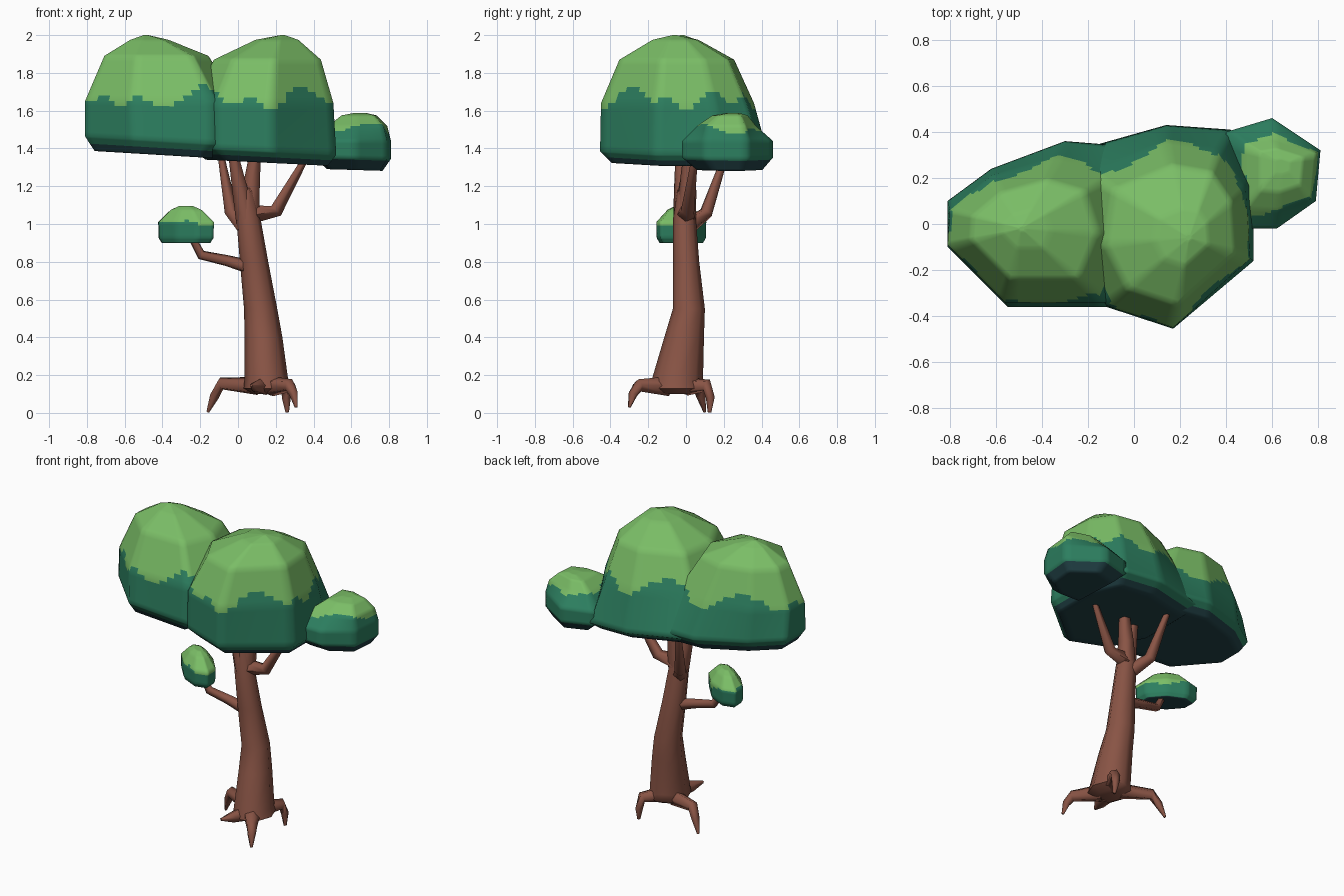
import bpy, bmesh, math
from mathutils import Vector

if "Cube" in bpy.data.objects:
    bpy.data.objects.remove(bpy.data.objects["Cube"])


def material(name, rgb):
    m = bpy.data.materials.new(name)
    m.diffuse_color = [(c / 255 / 12.92 if c < 11 else ((c / 255 + 0.055) / 1.055) ** 2.4) for c in rgb] + [1]
    m.use_nodes = True
    m.node_tree.nodes["Principled BSDF"].inputs["Base Color"].default_value = m.diffuse_color
    return m


BARK = material("brown bark", (137, 84, 69))
LIGHT = material("light leaf green", (122, 189, 102))
MID = material("deep leaf green", (44, 126, 95))
DARK = material("shadow teal", (33, 65, 70))


def loft(rings):
    """Skin equal-length rings of points and close both ends with fans."""
    bm = bmesh.new()
    loops = [[bm.verts.new(p) for p in r] for r in rings]
    n = len(loops[0])
    for a, b in zip(loops, loops[1:]):
        for i in range(n):
            j = (i + 1) % n
            bm.faces.new((a[i], a[j], b[j], b[i]))
    for l in (loops[0], loops[-1]):
        c = bm.verts.new(sum((v.co for v in l), Vector()) / n)
        for i in range(n):
            bm.faces.new((l[i], l[(i + 1) % n], c))
    bmesh.ops.recalc_face_normals(bm, faces=bm.faces[:])
    return bm


def finish(bm, name, mats, angle):
    me = bpy.data.meshes.new(name)
    bm.to_mesh(me)
    bm.free()
    for m in mats:
        me.materials.append(m)
    ob = bpy.data.objects.new(name, me)
    bpy.context.collection.objects.link(ob)
    bpy.ops.object.select_all(action='DESELECT')
    ob.select_set(True)
    bpy.context.view_layer.objects.active = ob
    bpy.ops.object.shade_smooth_by_angle(angle=math.radians(angle))


def tube(name, path, sides=5):
    """Tapered limb; path entries are (x, y, z, radius)."""
    pts = [Vector(p[:3]) for p in path]
    rings = []
    side = None
    for i, p in enumerate(pts):
        d = (pts[min(i + 1, len(pts) - 1)] - pts[max(i - 1, 0)]).normalized()
        if side is None:
            side = d.orthogonal()
        u = (side - d * side.dot(d)).normalized()
        side, v, r = u, d.cross(u), path[i][3]
        rings.append([p + r * (u * math.cos(t) + v * math.sin(t))
                      for t in (k * math.tau / sides for k in range(sides))])
    finish(loft(rings), name, [BARK], 75)


def foliage(name, lower, upper, centre, levels, split, tilt=0.0, low=2, band=0.55, cuts=7):
    """Leaf clump: the first `low` levels (z, scale) use the lower outline, the rest the upper."""
    cx, cy = centre
    rings = []
    for k, (z, s) in enumerate(levels):
        rings.append([Vector((cx + (x - cx) * s, cy + (y - cy) * s,
                              z + (tilt * (x - cx) * s if k < 2 else 0)))
                      for x, y in (lower if k < low else upper)])
    bm = loft(rings)
    bmesh.ops.subdivide_edges(bm, edges=bm.edges[:], cuts=cuts, use_grid_fill=True)
    bm.normal_update()
    size = levels[-1][0] - levels[0][0]
    rim = levels[1][0] - levels[0][0]
    # ragged leaf line by height, dark underside by direction and height
    for f in bm.faces:
        c = f.calc_center_median()
        wave = 0.06 * math.sin(11 * c.x + 7 * c.y) + 0.05 * math.sin(23 * c.y - 17 * c.x)
        under = f.normal.z < -0.3 and c.z < levels[0][0] + band * rim + tilt * (c.x - cx)
        f.material_index = 0 if c.z > split + wave * size else (2 if under or f.normal.z < -0.9 else 1)
    finish(bm, name, [LIGHT, MID, DARK], 80)


# trunk: stacked ellipses (x, y, z, rx, ry)
trunk = [(.155, -.05, .10, .07, .08), (.155, -.05, .13, .125, .14), (.15, -.045, .18, .115, .135),
         (.135, -.01, .40, .10, .105), (.12, .015, .55, .088, .085),
         (.085, .0, .80, .075, .07), (.055, -.008, 1.03, .064, .06), (.045, -.008, 1.19, .035, .035)]
finish(loft([[Vector((x + rx * math.cos(t), y + ry * math.sin(t), z))
              for t in (k * math.tau / 8 for k in range(8))]
             for x, y, z, rx, ry in trunk]), "trunk", [BARK], 60)

# roots
tube("left_root", [(.10, -.01, .14, .05), (-.09, .06, .155, .035), (-.125, .08, .09, .026), (-.16, .10, .005, .008)])
tube("front_root", [(.17, -.1, .14, .055), (.275, -.25, .145, .035), (.295, -.28, .1, .025), (.308, -.30, .03, .008)])
tube("back_root", [(.18, 0, .14, .05), (.245, .11, .145, .035), (.255, .13, .08, .025), (.26, .125, .003, .01)])
tube("root_spur", [(.13, -.1, .14, .05), (.10, -.2, .14, .035), (.07, -.28, .145, .008)])

# branches
tube("low_branch", [(.08, 0, .765, .04), (-.06, -.01, .805, .031), (-.195, -.02, .835, .027), (-.245, -.025, .93, .02)])
tube("back_branch", [(.04, 0, .98, .05), (-.035, .11, 1.06, .037), (-.09, .21, 1.36, .018)])
tube("right_branch", [(.05, 0, 1.05, .055), (.20, .01, 1.07, .038), (.37, .05, 1.37, .016)])
tube("left_fork", [(.045, -.01, 1.03, .058), (.015, -.02, 1.17, .045), (-.03, -.03, 1.40, .025)])
tube("right_fork", [(.06, 0, 1.03, .06), (.07, .01, 1.17, .05), (.095, .02, 1.40, .03)])

# main canopy clumps
foliage("left_canopy",
        [(-.81, .10), (-.62, .24), (-.30, .36), (-.05, .34), (0, -.05), (-.12, -.36), (-.55, -.36), (-.81, -.10)],
        [(-.80, .06), (-.62, .21), (-.33, .29), (-.09, .22), (0, -.05), (-.12, -.34), (-.56, -.34), (-.81, -.09)],
        (-.49, -.02), [(1.37, .84), (1.445, 1), (1.65, 1), (1.89, .68), (1.975, .25), (2.0, .03)], 1.67, -.06)
foliage("right_canopy",
        [(-.25, .32), (.14, .43), (.42, .41), (.52, .20), (.52, -.16), (.17, -.455), (-.12, -.36), (-.25, -.10)],
        [(-.20, .22), (.14, .36), (.37, .32), (.485, .15), (.505, -.15), (.17, -.45), (-.12, -.355), (-.25, -.10)],
        (.24, -.06), [(1.32, .84), (1.38, 1), (1.64, 1), (1.87, .75), (1.975, .3), (2.0, .03)], 1.67, -.05)
foliage("side_canopy",
        [(.40, .40), (.60, .46), (.81, .32), (.79, .10), (.62, -.02), (.42, -.02)],
        [(.48, .35), (.60, .37), (.79, .31), (.77, .11), (.62, .06), (.48, .07)],
        (.65, .26), [(1.285, .72), (1.35, 1), (1.44, 1), (1.52, 1), (1.575, .6), (1.588, .2)],
        1.51, -.03, 3, .8, 5)

# small clump on the low branch: an ellipse turned clockwise
a = math.radians(-37)
oval = []
for k in range(8):
    u, v = .185 * math.cos(k * math.tau / 8), .095 * math.sin(k * math.tau / 8)
    oval.append((-.275 + u * math.cos(a) - v * math.sin(a), -.025 + u * math.sin(a) + v * math.cos(a)))
foliage("small_clump", oval, oval, (-.275, -.025),
        [(.90, .87), (.925, .98), (1.01, 1), (1.075, .55), (1.095, .25)], 1.0, band=-1, cuts=4)
